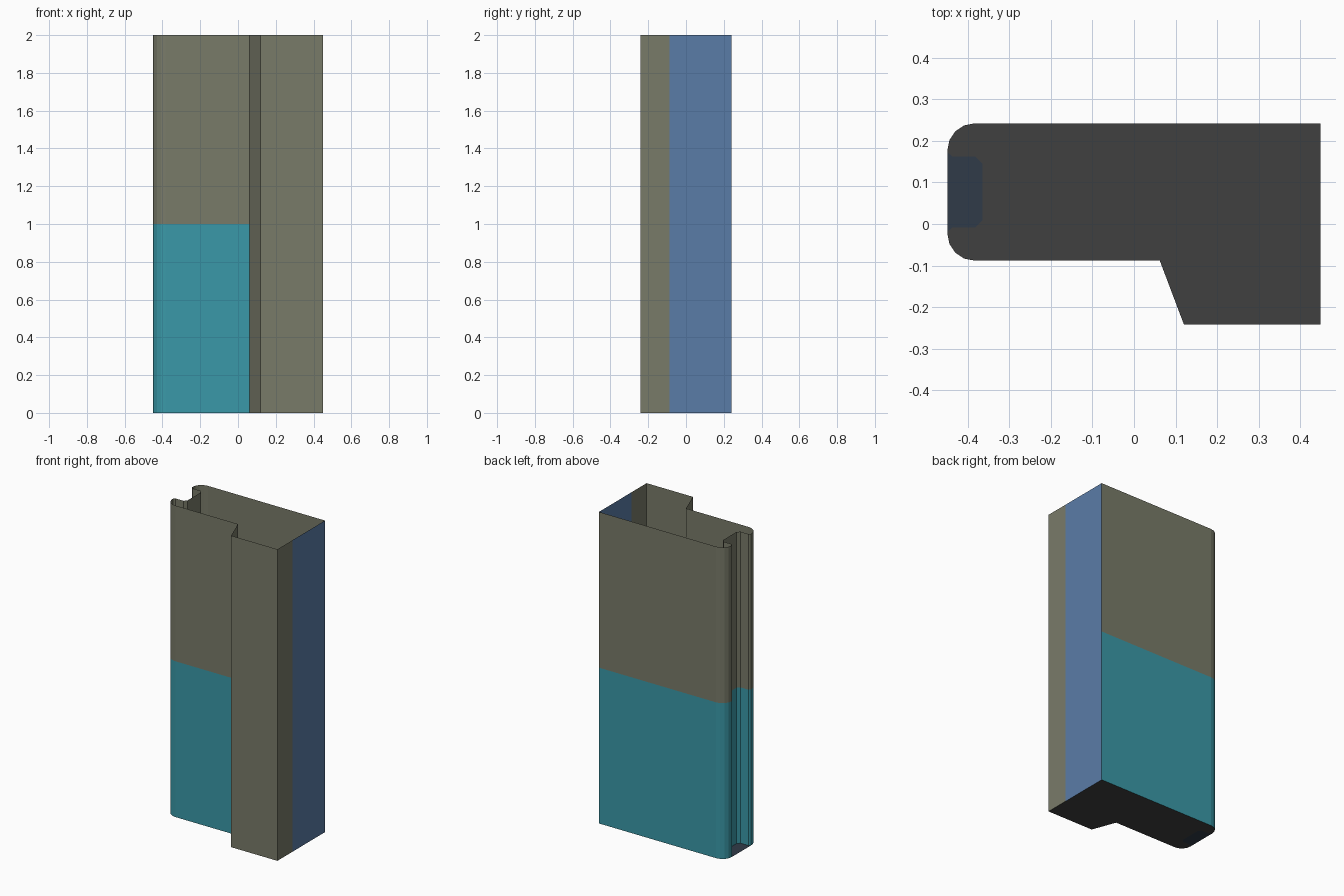
import bpy, bmesh, math

if "Cube" in bpy.data.objects:
    bpy.data.objects.remove(bpy.data.objects["Cube"])

def srgb(r, g, b):
    lin = lambda c: c / 12.92 if c <= 0.04045 else ((c + 0.055) / 1.055) ** 2.4
    return (lin(r / 255), lin(g / 255), lin(b / 255), 1.0)

def material(name, rgb):
    m = bpy.data.materials.new(name)
    m.diffuse_color = srgb(*rgb)
    m.use_nodes = True
    m.node_tree.nodes["Principled BSDF"].inputs["Base Color"].default_value = m.diffuse_color
    return m

olive = material("olive_grey", (121, 123, 105))
teal = material("teal", (58, 153, 168))
blue = material("steel_blue", (90, 124, 167))
charcoal = material("charcoal", (64, 64, 64))
navy = material("dark_slate", (48, 59, 72))

def finish(name, bm, mats):
    me = bpy.data.meshes.new(name)
    bm.to_mesh(me)
    bm.free()
    for m in mats:
        me.materials.append(m)
    ob = bpy.data.objects.new(name, me)
    bpy.context.collection.objects.link(ob)
    return ob

def wall(name, points, levels, mats):
    """Open upright sheet along a plan outline; one material per height band."""
    bm = bmesh.new()
    rows = [[bm.verts.new((x, y, z)) for x, y in points] for z in levels]
    for band, (lo, hi) in enumerate(zip(rows, rows[1:])):
        for i in range(len(points) - 1):
            f = bm.faces.new((lo[i], lo[i + 1], hi[i + 1], hi[i]))
            f.material_index = band
    return finish(name, bm, mats)

def plate(name, points, mat):
    """Flat floor filling a plan outline."""
    bm = bmesh.new()
    f = bm.faces.new([bm.verts.new((x, y, 0)) for x, y in points])
    f.normal_update()
    if f.normal.z < 0:
        f.normal_flip()
    bmesh.ops.triangulate(bm, faces=[f])
    return finish(name, bm, [mat])

# Plan measurements
W, D = 0.449, 0.2415
MID, HALF, R = 0.077, 0.165, 0.065     # slim arm: centre line, half depth, corner radius
low = MID - HALF

# Upper half of the rounded end and its groove, mirrored about the arm's centre line
corner = [(-W + R + R * math.cos(a), MID + HALF - R + R * math.sin(a))
          for a in (math.pi / 2 + i * math.pi / 8 for i in range(5))]
groove = [(-W, MID + 0.096), (-W + 0.012, MID + 0.085),
          (-W + 0.068, MID + 0.085), (-W + 0.084, MID + 0.068)]
mirror = lambda pts: [(x, 2 * MID - y) for x, y in reversed(pts)]
end = corner + groove + mirror(groove) + mirror(corner)

# Walls of the arm, back and rounded end: teal below, olive above
wall("main_wall", [(W, D)] + end + [(0.062, low)], (0, 1, 2), [teal, olive])
# Thicker front block
block = [(0.062, low), (0.12, -D), (W, -D), (W, low)]
wall("block_wall", block, (0, 2), [olive])
# Side panel
wall("side_panel", [(W, low), (W, D)], (0, 2), [blue])

# Floors of the open-topped shell and of the groove
plate("floor", [(W, D)] + end + block[:3], charcoal)
plate("groove_floor", groove + mirror(groove), navy)
